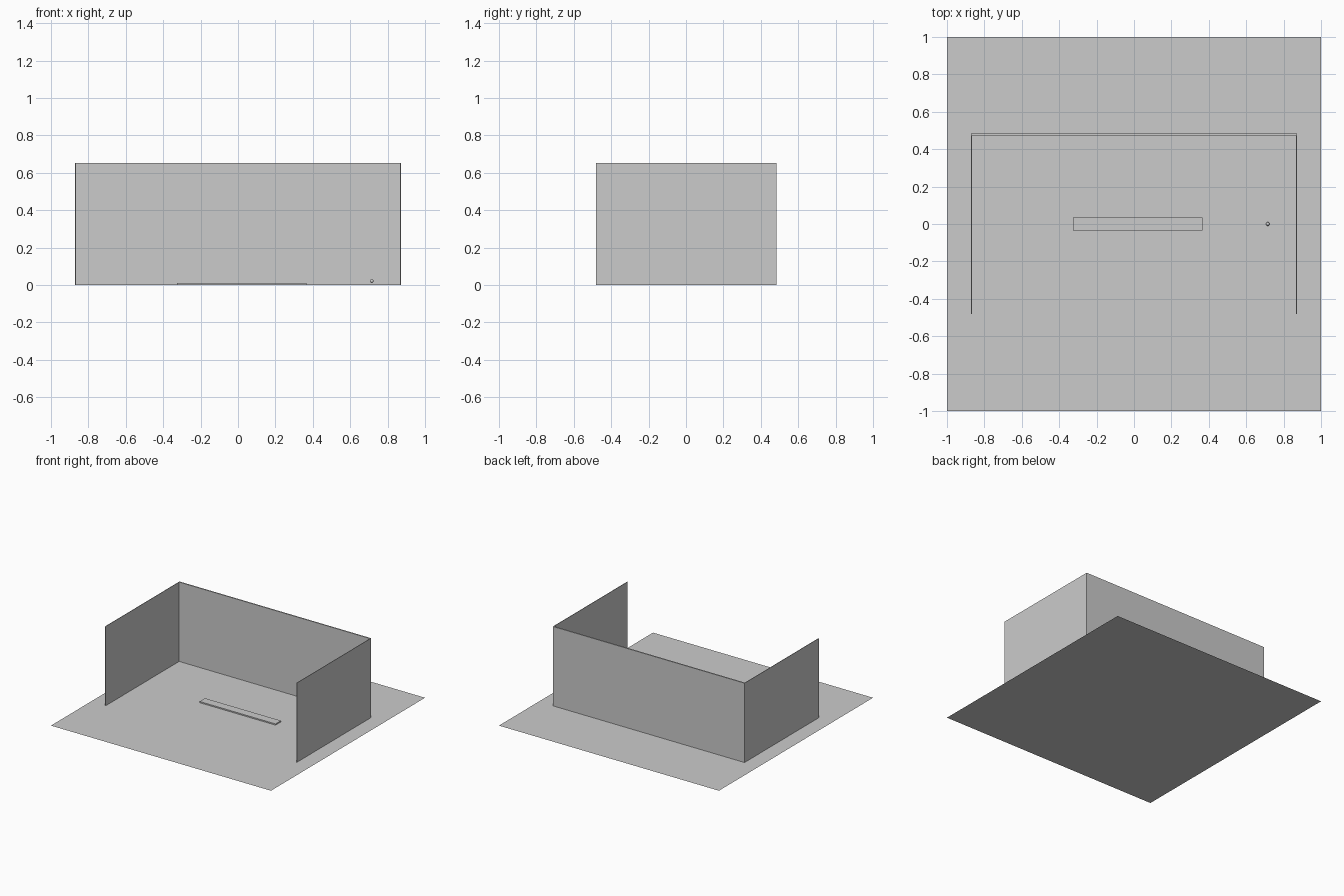
import bpy
import bmesh

if "Cube" in bpy.data.objects:
    bpy.data.objects.remove(bpy.data.objects["Cube"])

grey = bpy.data.materials.new("plain grey")
grey.diffuse_color = (0.6, 0.6, 0.6, 1)
grey.use_nodes = True
grey.node_tree.nodes["Principled BSDF"].inputs["Base Color"].default_value = grey.diffuse_color


def finish(name, bm):
    mesh = bpy.data.meshes.new(name)
    bm.to_mesh(mesh)
    bm.free()
    mesh.materials.append(grey)
    obj = bpy.data.objects.new(name, mesh)
    bpy.context.collection.objects.link(obj)
    return obj


def box(name, x0, x1, y0, y1, z0, z1):
    bm = bmesh.new()
    bmesh.ops.create_cube(bm, size=1)
    for v in bm.verts:
        v.co = (x1 if v.co.x > 0 else x0,
                y1 if v.co.y > 0 else y0,
                z1 if v.co.z > 0 else z0)
    return finish(name, bm)


# flat square floor sheet
bm = bmesh.new()
bmesh.ops.create_grid(bm, x_segments=1, y_segments=1, size=1)
finish("floor_sheet", bm)

# three thin walls, open to the front
box("back_wall", -0.871, 0.871, 0.474, 0.484, 0, 0.652)
for side, x in (("left", -0.871), ("right", 0.867)):
    box(side + "_wall", x, x + 0.004, -0.48, 0.48, 0, 0.652)

# low bar lying on the floor
box("floor_bar", -0.325, 0.365, -0.034, 0.036, 0, 0.01)

# tiny ball beside the bar
bm = bmesh.new()
bmesh.ops.create_uvsphere(bm, u_segments=16, v_segments=10, radius=0.01)
bmesh.ops.translate(bm, verts=bm.verts, vec=(0.715, 0, 0.021))
for f in bm.faces:
    f.smooth = True
finish("small_ball", bm)
